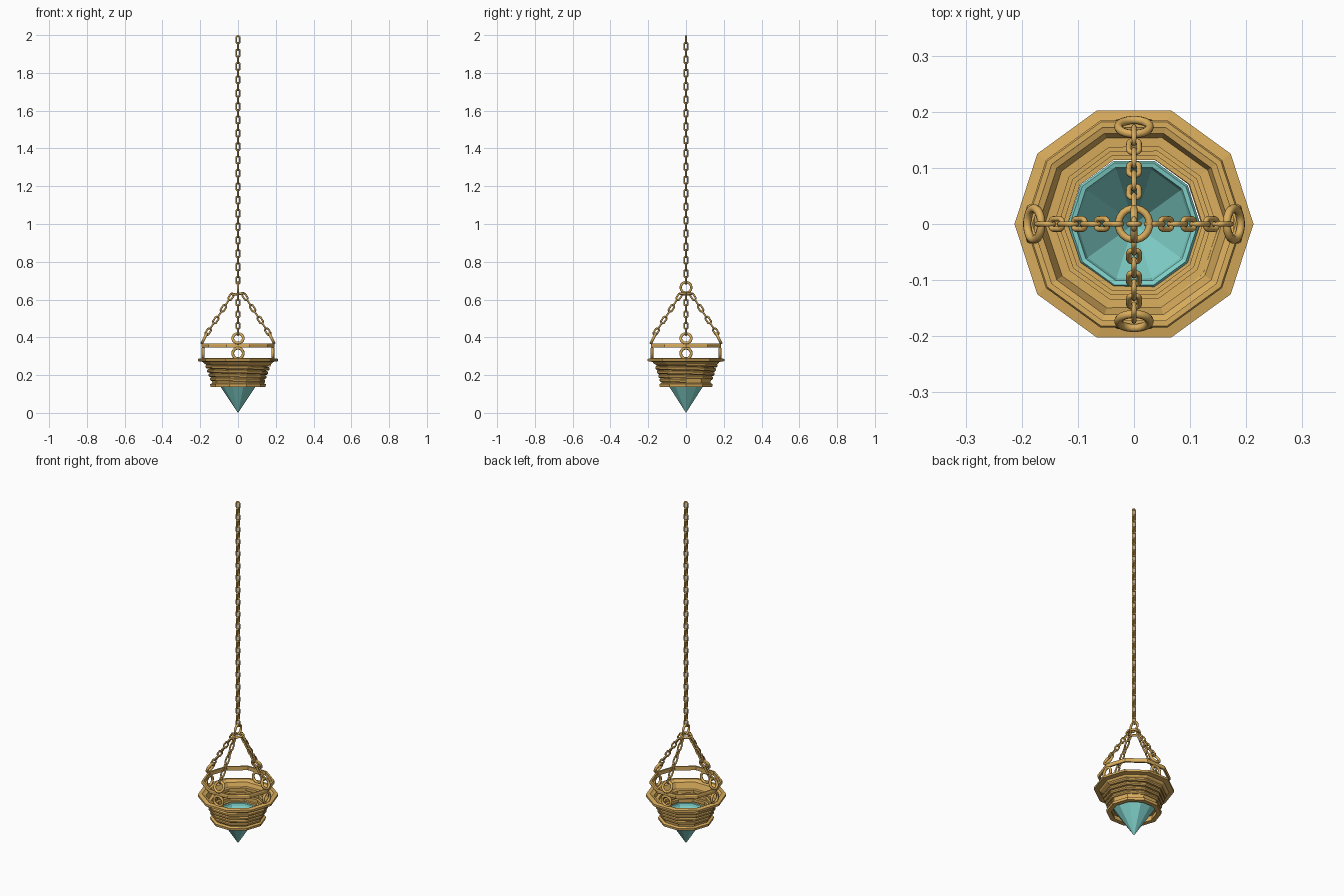
import bpy, bmesh, math
from mathutils import Vector

if "Cube" in bpy.data.objects:
    bpy.data.objects.remove(bpy.data.objects["Cube"])

def material(name, rgb):
    m = bpy.data.materials.new(name)
    m.diffuse_color = (*rgb, 1)
    m.use_nodes = True
    m.node_tree.nodes["Principled BSDF"].inputs["Base Color"].default_value = m.diffuse_color
    return m

GOLD = material("gold", (0.70, 0.42, 0.11))
TEAL = material("teal_glass", (0.22, 0.65, 0.60))
SIDES = 10

def finish(name, bm, mat, smooth=False):
    bmesh.ops.recalc_face_normals(bm, faces=bm.faces)
    me = bpy.data.meshes.new(name)
    bm.to_mesh(me)
    bm.free()
    me.materials.append(mat)
    for p in me.polygons:
        p.use_smooth = smooth
    ob = bpy.data.objects.new(name, me)
    bpy.context.collection.objects.link(ob)
    return ob

def skin(bm, rings, closed):
    """Bridge equal rings of points into a tube of quads."""
    vs = [[bm.verts.new(p) for p in r] for r in rings]
    n, m = len(vs), len(vs[0])
    for i in range(n if closed else n - 1):
        a, b = vs[i], vs[(i + 1) % n]
        for j in range(m):
            bm.faces.new((a[j], b[j], b[(j + 1) % m], a[(j + 1) % m]))
    if not closed:
        bm.faces.new(vs[0])
        bm.faces.new(vs[-1])

def lathe(name, profile, mat):
    """Closed (r, z) profile turned into a ten-sided solid."""
    bm = bmesh.new()
    rings = []
    for k in range(SIDES):
        a = math.tau * k / SIDES
        rings.append([(r * math.cos(a), r * math.sin(a), z) for r, z in profile])
    skin(bm, rings, True)
    bmesh.ops.remove_doubles(bm, verts=bm.verts, dist=1e-5)
    return finish(name, bm, mat)

def link(bm, c, along, side, radius, straight, wire, seg=16, tube=8):
    """Stadium-shaped loop lying in the plane of along and side."""
    c, u, v = Vector(c), Vector(along).normalized(), Vector(side).normalized()
    w = u.cross(v)
    rings = []
    for i in range(seg):
        a = math.tau * (i + 0.5) / seg
        out = u * math.cos(a) + v * math.sin(a)
        p = c + out * radius + u * math.copysign(straight, math.cos(a))
        rings.append([p + (out * math.cos(t) + w * math.sin(t)) * wire
                      for t in (math.tau * j / tube for j in range(tube))])
    skin(bm, rings, True)

def chain(bm, start, end, count, side):
    """Links alternating by a quarter turn between two points."""
    start, end = Vector(start), Vector(end)
    d = (end - start).normalized()
    s = Vector(side)
    for i in range(count):
        link(bm, start.lerp(end, i / (count - 1)), d,
             s if i % 2 == 0 else d.cross(s), 0.0095, 0.010, 0.0048)

# Bowl shell, open at the bottom, with stepped rim and lower lip
lathe("bowl", [(0.120, 0.138), (0.146, 0.138), (0.148, 0.152), (0.136, 0.158),
               (0.152, 0.245), (0.180, 0.262), (0.186, 0.270), (0.213, 0.274),
               (0.213, 0.286), (0.190, 0.290), (0.180, 0.283), (0.170, 0.280),
               (0.132, 0.190)], GOLD)

# Spiral wrap around the bowl
bm = bmesh.new()
turns, rings = 4, []
for k in range(turns * SIDES + 1):
    t, a = k / (turns * SIDES), math.tau * k / SIDES
    r, z = 0.176 - 0.032 * t, 0.256 - 0.088 * t
    rings.append([((r + dr) * math.cos(a), (r + dr) * math.sin(a), z + dz)
                  for dr, dz in ((-0.03, -0.008), (-0.006, -0.010),
                                 (0, -0.004), (0, 0.004), (-0.006, 0.009), (-0.03, 0.008))])
skin(bm, rings, False)
finish("spiral_wrap", bm, GOLD)

# Upper band floating over the rim
lathe("upper_band", [(0.181, 0.345), (0.191, 0.345), (0.194, 0.350), (0.194, 0.362),
                     (0.191, 0.367), (0.181, 0.367)], GOLD)

# Hollow pointed glass
lathe("glass_point", [(0, 0), (0.113, 0.168), (0.118, 0.180), (0.114, 0.186),
                      (0.106, 0.184), (0.102, 0.172), (0, 0.020)], TEAL)

# Rings and hanging chains on four sides
rings_bm, chains_bm = bmesh.new(), bmesh.new()
for k in range(4):
    a = k * math.pi / 2
    d = Vector((math.cos(a), math.sin(a), 0))
    tan = Vector((-d.y, d.x, 0))
    R = 0.185 if k % 2 == 0 else 0.180
    up = Vector((0, 0, 1))
    link(rings_bm, d * R + up * 0.315, up, tan, 0.028, 0, 0.0075, 20)
    link(rings_bm, d * (R - 0.007) + up * 0.395, up - d * 0.5, tan, 0.028, 0, 0.0075, 20)
    chain(chains_bm, d * 0.158 + up * 0.430, d * 0.037 + up * 0.615, 7,
          (up + d * (0.185 / 0.121)).normalized())
finish("side_rings", rings_bm, GOLD, True)
finish("side_chains", chains_bm, GOLD, True)

# Gathering ring and hanging ring at the centre
bm = bmesh.new()
link(bm, (0, 0, 0.630), (1, 0, 0.12), (0, 1, 0), 0.028, 0, 0.0065, 20)
link(bm, (0, 0, 0.664), (0, 0, 1), (0, 1, 0), 0.028, 0, 0.0065, 20)
finish("centre_rings", bm, GOLD, True)

# Long main chain
bm = bmesh.new()
chain(bm, (0, 0, 1.9757), (0, 0, 0.702), 37, (1, 0, 0))
finish("main_chain", bm, GOLD, True)
